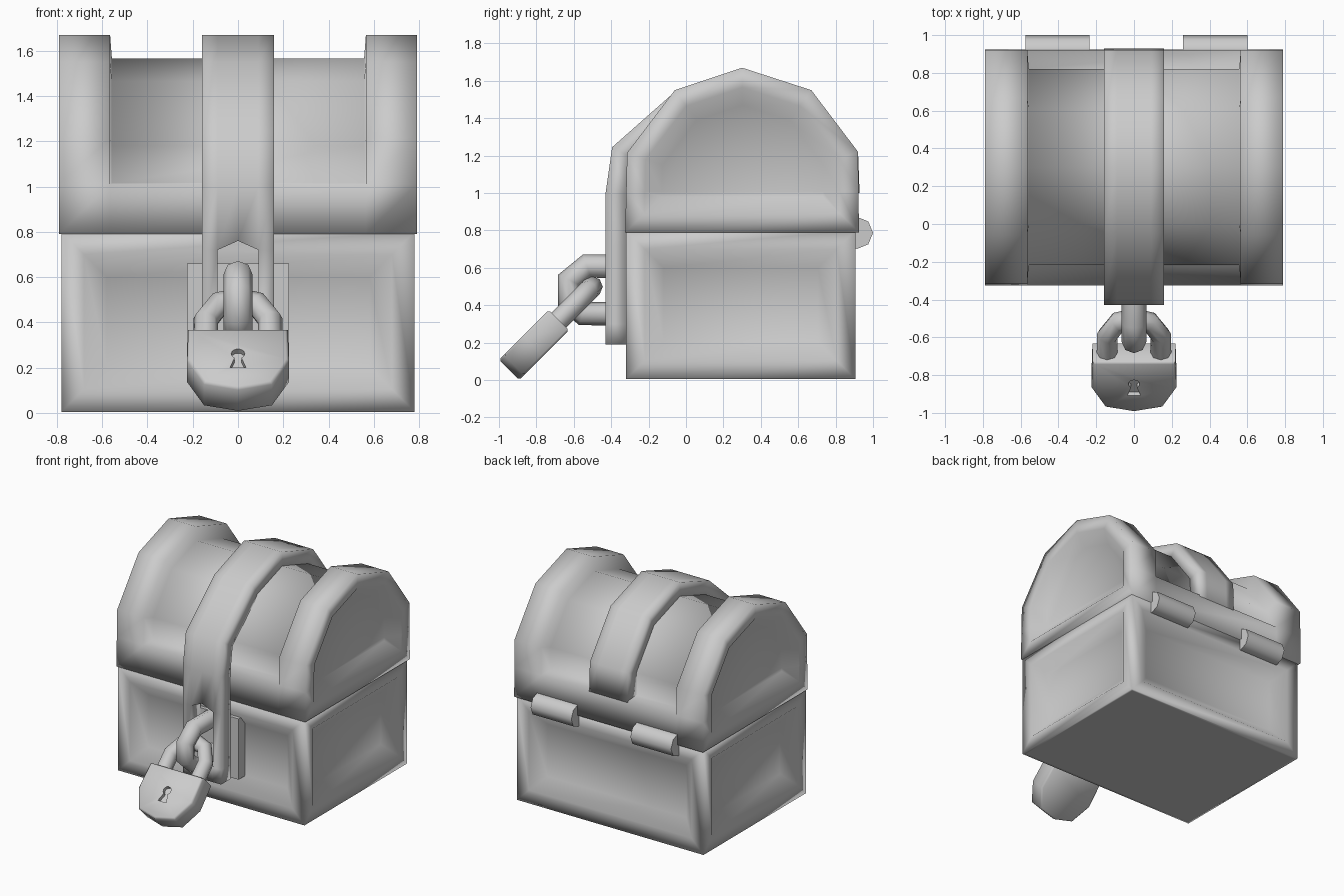
import bpy, bmesh
from math import sin, cos, radians
from mathutils import Matrix

cube = bpy.data.objects.get("Cube")
if cube:
    bpy.data.objects.remove(cube, do_unlink=True)

grey = bpy.data.materials.new("plain_grey")
grey.use_nodes = True
colour = (0.6, 0.6, 0.6, 1)
grey.diffuse_color = colour
for node in grey.node_tree.nodes:
    if node.type == 'BSDF_PRINCIPLED':
        node.inputs["Base Color"].default_value = colour


def finish(name, bm, angle=None, matrix=None):
    """Turn a bmesh into a smooth grey object; angle keeps sharper edges hard."""
    mesh = bpy.data.meshes.new(name)
    bm.to_mesh(mesh)
    bm.free()
    mesh.materials.append(grey)
    mesh.shade_smooth()
    if angle:
        mesh.set_sharp_from_angle(angle=radians(angle))
    obj = bpy.data.objects.new(name, mesh)
    bpy.context.collection.objects.link(obj)
    if matrix:
        obj.matrix_world = matrix
    return obj


def box(x0, x1, y0, y1, z0, z1):
    bm = bmesh.new()
    bmesh.ops.create_cube(bm, size=1)
    for v in bm.verts:
        v.co = (x0 + (v.co.x + .5) * (x1 - x0),
                y0 + (v.co.y + .5) * (y1 - y0),
                z0 + (v.co.z + .5) * (z1 - z0))
    bm.normal_update()
    return bm


def recess(bm, faces, frame, slope, depth):
    """Sink a sloped panel into each face, leaving a frame around it."""
    bmesh.ops.inset_individual(bm, faces=faces, thickness=frame, use_even_offset=True)
    bmesh.ops.inset_individual(bm, faces=faces, thickness=slope, depth=-depth,
                               use_even_offset=True)


def prism(outline, z0, z1):
    bm = bmesh.new()
    face = bm.faces.new([bm.verts.new((x, y, z0)) for x, y in outline])
    top = bmesh.ops.extrude_face_region(bm, geom=[face])["geom"]
    moved = [v for v in top if isinstance(v, bmesh.types.BMVert)]
    bmesh.ops.translate(bm, verts=moved, vec=(0, 0, z1 - z0))
    bmesh.ops.recalc_face_normals(bm, faces=bm.faces)
    return bm


def tube(name, points, radius, matrix=None):
    """Eight-sided bent bar along a path."""
    curve = bpy.data.curves.new(name, 'CURVE')
    curve.dimensions = '3D'
    curve.bevel_depth = radius
    curve.bevel_resolution = 2
    curve.use_fill_caps = True
    spline = curve.splines.new('POLY')
    spline.points.add(len(points) - 1)
    for p, co in zip(spline.points, points):
        p.co = (*co, 1)
    spline.use_smooth = True
    curve.materials.append(grey)
    obj = bpy.data.objects.new(name, curve)
    bpy.context.collection.objects.link(obj)
    if matrix:
        obj.matrix_world = matrix
    return obj


# Chest body with four sunken panels and a flat underside
bm = box(-.78, .78, -.32, .905, .005, .8)
bm.faces.ensure_lookup_table()
walls = [f for f in bm.faces if abs(f.normal.z) < .5]
caps = [f for f in bm.faces if abs(f.normal.z) > .5]
recess(bm, walls, .1, .1, .08)
bmesh.ops.inset_individual(bm, faces=caps, thickness=.03)
finish("chest_body", bm)

# Arched lid: profile swept across x, sunken between the end ribs
arch = [(-.325, .79), (-.32, 1.01), (-.315, 1.215), (-.06, 1.55), (.3, 1.67),
        (.67, 1.55), (.92, 1.22), (.922, 1.01), (.925, .79)]
bm = bmesh.new()
rows = [[bm.verts.new((x, y, z)) for y, z in arch] for x in (-.79, -.565, .565, .79)]
n = len(arch)
sunken = []
for s in range(3):
    a, b = rows[s], rows[s + 1]
    for i in range(n):
        j = (i + 1) % n
        f = bm.faces.new((a[i], b[i], b[j], a[j]))
        if s == 1 and 1 <= i <= n - 3:
            sunken.append(f)
ends = [bm.faces.new(rows[0]), bm.faces.new(rows[3])]
bmesh.ops.recalc_face_normals(bm, faces=bm.faces)
bmesh.ops.inset_region(bm, faces=sunken, thickness=.008, depth=-.1,
                       use_boundary=True, use_even_offset=True)
recess(bm, ends, .1, .09, .08)
finish("lid", bm)

# Centre strap over the lid, hanging down the front as a slotted hasp
path = [(-.43, .19), (-.43, .3), (-.43, .72), (-.43, 1.0), (-.395, 1.245), (-.05, 1.55),
        (.3, 1.67), (.67, 1.55), (.92, 1.22), (.928, 1.0)]
bm = bmesh.new()
grid = [[bm.verts.new((x, y, z)) for x in (-.16, -.09, 0, .09, .16)] for y, z in path]
for r in range(len(path) - 1):
    for c in range(4):
        if r == 1 and c in (1, 2):
            continue
        bm.faces.new((grid[r][c], grid[r][c + 1], grid[r + 1][c + 1], grid[r + 1][c]))
grid[2][2].co.z += .04
strap = finish("strap", bm)
solid = strap.modifiers.new("thickness", 'SOLIDIFY')
solid.thickness = .11
solid.offset = -1
solid.use_even_offset = True

# Plate behind the hasp and the staple through it
finish("hasp_plate", box(-.225, .225, -.315, -.2, .2, .66), 40)
tube("staple", [(0, y, z) for y, z in ((-.28, .605), (-.53, .61), (-.625, .535), (-.625, .42),
                                       (-.55, .355), (-.28, .355))], .065)

# Padlock, leaning forward
lean = Matrix.Translation((0, -.945, .055)) @ Matrix.Rotation(radians(45), 4, 'X')
half = [(.22, .375), (.225, .18), (.15, .035)]
outline = half + [(0, 0)] + [(-x, y) for x, y in reversed(half)]
bm = prism(outline, -.077, .077)
rim = [e for e in bm.edges if abs(e.verts[0].co.z - e.verts[1].co.z) < .001]
bmesh.ops.bevel(bm, geom=rim, offset=.012, segments=1, affect='EDGES')
lock = finish("padlock_body", bm, 50, lean)

# Keyhole cut into the padlock face
hole = [(.03 * cos(radians(a)), .215 + .03 * sin(radians(a))) for a in range(-60, 241, 30)]
cutter = finish("keyhole_cutter", prism(hole + [(-.035, .13), (.035, .13)], .05, .1), None, lean)
cutter.hide_render = True
bpy.context.view_layer.update()
cut = lock.modifiers.new("keyhole", 'BOOLEAN')
cut.operation = 'DIFFERENCE'
cut.object = cutter
bpy.context.view_layer.objects.active = lock
bpy.ops.object.modifier_apply(modifier=cut.name)
bpy.data.objects.remove(cutter, do_unlink=True)

# Shackle
leg = [(.142, .3), (.142, .5), (.085, .6)]
loop = leg + [(0, .628)] + [(-x, y) for x, y in reversed(leg)]
tube("shackle", [(x, y, 0) for x, y in loop], .056, lean)

# Hinge barrels on the back
for side, x in (("left", .43), ("right", -.405)):
    bm = bmesh.new()
    bmesh.ops.create_cone(bm, cap_ends=True, segments=8, radius1=.086, radius2=.086, depth=.34,
                          matrix=Matrix.Translation((x, .914, .787))
                          @ Matrix.Rotation(radians(90), 4, 'Y'))
    finish(side + "_hinge", bm, 50)
